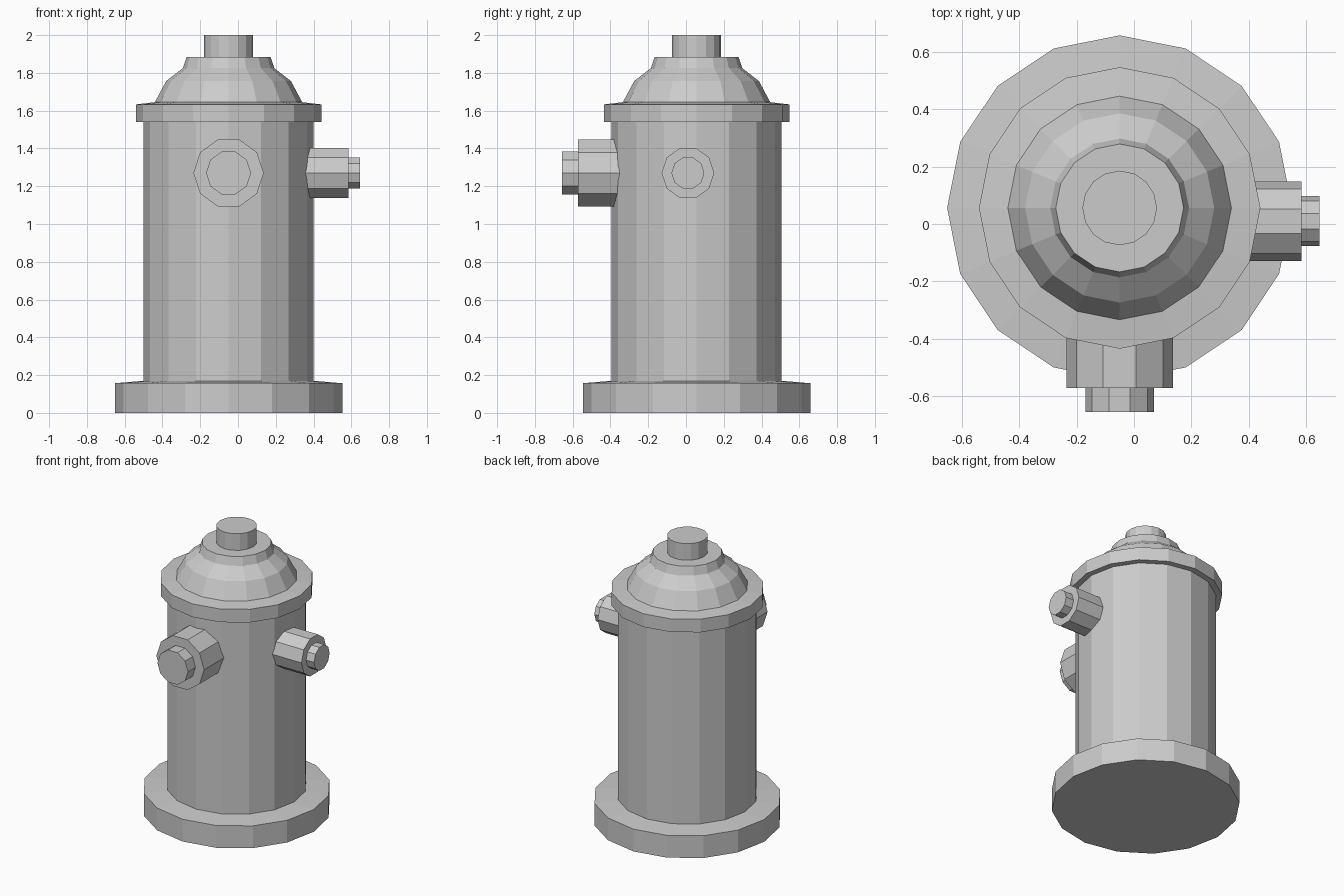
import bpy, bmesh
from math import cos, sin, pi
from mathutils import Matrix

CX, CY = -0.05, 0.056   # axis of the hydrant body
NOZZLE_Z = 1.27

cube = bpy.data.objects.get("Cube")
if cube:
    bpy.data.objects.remove(cube, do_unlink=True)

grey = bpy.data.materials.new("plain_grey")
grey.use_nodes = True
grey.diffuse_color = (0.6, 0.6, 0.6, 1)
grey.node_tree.nodes["Principled BSDF"].inputs["Base Color"].default_value = (0.6, 0.6, 0.6, 1)


def turned(name, profile, sides, matrix):
    """Turn a (radius, height) profile round local z and cap both ends."""
    bm = bmesh.new()
    rings = [[bm.verts.new((r * cos(2 * pi * i / sides), r * sin(2 * pi * i / sides), h))
              for i in range(sides)] for r, h in profile]
    for low, high in zip(rings, rings[1:]):
        for i in range(sides):
            j = (i + 1) % sides
            bm.faces.new((low[i], low[j], high[j], high[i]))
    bm.faces.new(rings[0][::-1])
    bm.faces.new(rings[-1])
    mesh = bpy.data.meshes.new(name)
    bm.to_mesh(mesh)
    bm.free()
    mesh.materials.append(grey)
    obj = bpy.data.objects.new(name, mesh)
    obj.matrix_world = matrix
    bpy.context.collection.objects.link(obj)
    return obj


# Upright parts: foot, barrel, collar, dome and top nut
axis = Matrix.Translation((CX, CY, 0))
turned("base_flange", [(0.602, 0), (0.602, 0.157), (0.45, 0.17)], 16, axis)
turned("barrel", [(0.45, 0.17), (0.45, 1.54)], 16, axis)
turned("collar", [(0.491, 1.54), (0.491, 1.633), (0.39, 1.645)], 16, axis)
turned("dome", [(0.39, 1.645), (0.33, 1.757), (0.242, 1.825), (0.223, 1.883)], 16, axis)
turned("top_nut", [(0.13, 1.883), (0.13, 2.0)], 16, axis)

# Side outlets: each a ten-sided stub with a smaller cap
front = Matrix.Translation((CX, 0, NOZZLE_Z)) @ Matrix.Rotation(pi / 2, 4, 'X')
left = (Matrix.Translation((0, 0.01, NOZZLE_Z)) @ Matrix.Rotation(pi / 2, 4, 'Z')
        @ Matrix.Rotation(pi / 2, 4, 'X'))
for side, matrix, radius, cap_radius, start, face, tip in (
        ("front", front, 0.186, 0.119, 0.3, 0.572, 0.656),
        ("left", left, 0.139, 0.087, 0.3, 0.585, 0.647)):
    turned(side + "_outlet", [(radius, start), (radius, face)], 10, matrix)
    turned(side + "_outlet_cap", [(cap_radius, face), (cap_radius, tip)], 10, matrix)
